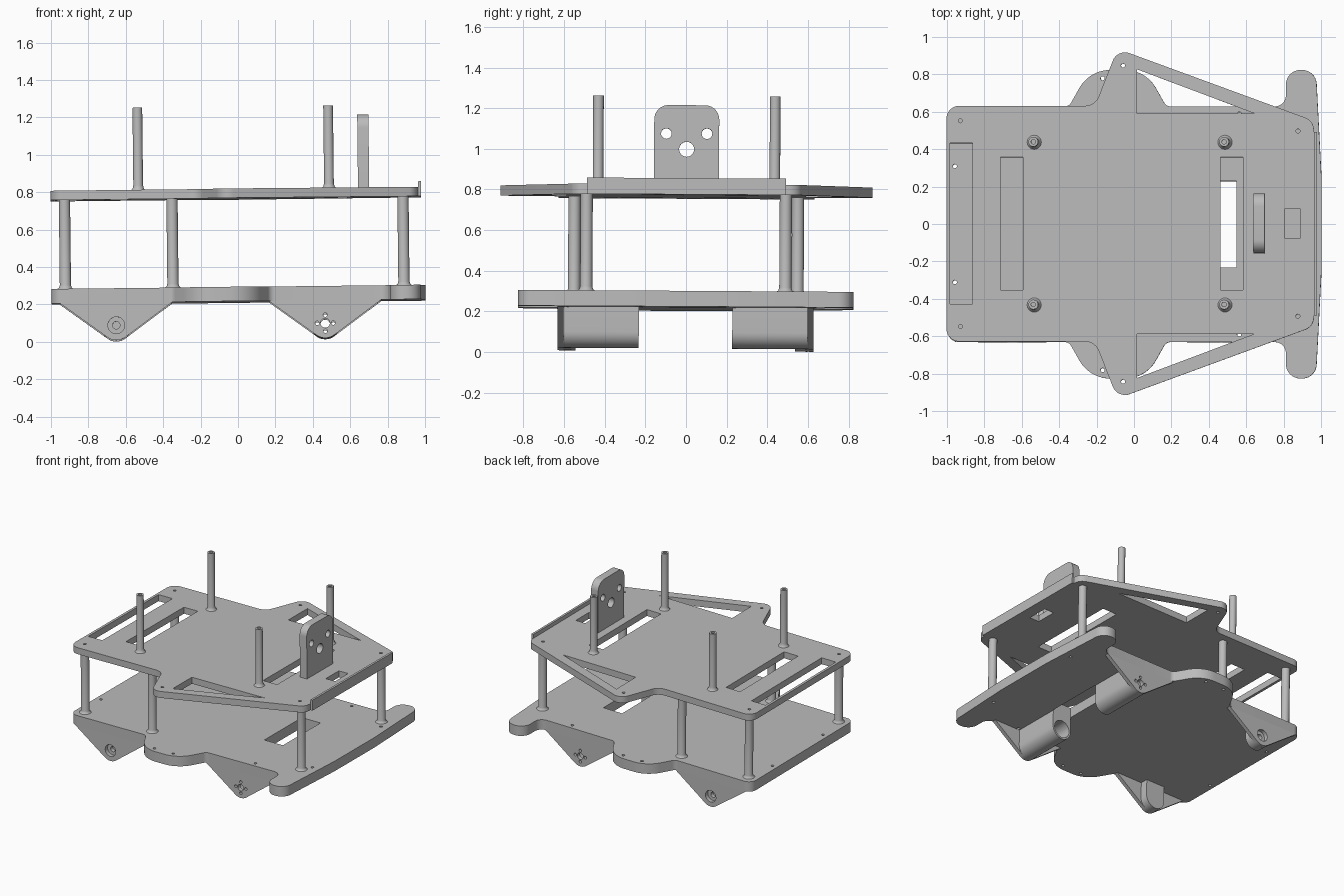
import bpy, bmesh, math
from mathutils import Vector, Matrix
from mathutils.geometry import tessellate_polygon

if "Cube" in bpy.data.objects:
    bpy.data.objects.remove(bpy.data.objects["Cube"])

GREY = (0.5, 0.5, 0.5, 1)
mat = bpy.data.materials.new("plain_grey")
mat.use_nodes = True
mat.diffuse_color = GREY
mat.node_tree.nodes["Principled BSDF"].inputs["Base Color"].default_value = GREY

# The whole chassis leans very slightly
PIVOT = Matrix.Translation((0, 0, 0.5))
TILT = (PIVOT @ Matrix.Rotation(-0.011, 4, 'Y') @ Matrix.Rotation(-0.006, 4, 'X')
        @ PIVOT.inverted())


def finish(bm, name):
    bmesh.ops.remove_doubles(bm, verts=bm.verts, dist=1e-5)
    bmesh.ops.recalc_face_normals(bm, faces=bm.faces)
    bm.transform(TILT)
    mesh = bpy.data.meshes.new(name)
    bm.to_mesh(mesh)
    bm.free()
    mesh.materials.append(mat)
    ob = bpy.data.objects.new(name, mesh)
    bpy.context.collection.objects.link(ob)
    bpy.ops.object.select_all(action='DESELECT')
    ob.select_set(True)
    bpy.context.view_layer.objects.active = ob
    bpy.ops.object.shade_smooth_by_angle(angle=math.radians(35))


def rounded(corners, steps=10):
    """Outline through (x, y, radius) corners with arc fillets."""
    out = []
    for i, (x, y, r) in enumerate(corners):
        p = Vector((x, y))
        if r == 0:
            out.append(p)
            continue
        a = (p - Vector(corners[i - 1][:2])).normalized()
        b = (Vector(corners[(i + 1) % len(corners)][:2]) - p).normalized()
        turn = math.atan2(a.x * b.y - a.y * b.x, a.dot(b))
        start = p - a * r * math.tan(abs(turn) / 2)
        side = Vector((-a.y, a.x)) * math.copysign(r, turn)
        for k in range(steps + 1):
            out.append(start + side + Matrix.Rotation(turn * k / steps, 2) @ -side)
    return out


def circle(x, y, r, n=24):
    return [Vector((x + r * math.cos(k * math.tau / n), y + r * math.sin(k * math.tau / n)))
            for k in range(n)]


def box(x0, x1, half):
    return [Vector(p) for p in ((x0, -half), (x1, -half), (x1, half), (x0, half))]


def prism(name, loops, lo, hi, plane="XY"):
    """Extrude an outline with holes across the given plane."""
    place = {"XY": lambda u, v, w: (u, v, w),
             "XZ": lambda u, v, w: (u, w, v),
             "YZ": lambda u, v, w: (w, u, v)}[plane]
    bm = bmesh.new()
    rings = [[[bm.verts.new(place(p.x, p.y, w)) for p in loop] for loop in loops]
             for w in (lo, hi)]
    tris = tessellate_polygon([[p.to_3d() for p in loop] for loop in loops])
    for level in rings:
        flat = [v for ring in level for v in ring]
        for t in tris:
            bm.faces.new([flat[i] for i in t])
    for low, high in zip(*rings):
        for i in range(len(low)):
            bm.faces.new((low[i - 1], low[i], high[i], high[i - 1]))
    finish(bm, name)


def lathe(name, x, y, profile):
    bm = bmesh.new()
    vs = [bm.verts.new((x + r, y, z)) for r, z in profile]
    es = [bm.edges.new(pair) for pair in zip(vs, vs[1:])]
    bmesh.ops.spin(bm, geom=vs + es, cent=(x, y, 0), axis=(0, 0, 1),
                   angle=math.tau, steps=20)
    finish(bm, name)


def mirrored(half):
    """Close a half outline across y = 0."""
    return half + [(x, -y, r) for x, y, r in reversed(half)]


# Lower deck with bumper ears and side bulges
lower = mirrored([(1.0, 0.25, 0.8), (0.97, 0.825, 0.078), (0.81, 0.825, 0.078),
                  (0.81, 0.63, 0.06), (0.17, 0.63, 0.04), (0.06, 0.825, 0.19),
                  (-0.24, 0.825, 0.19), (-0.35, 0.63, 0.04), (-1.0, 0.63, 0.06)])
lower_holes = [box(0.385, 0.545, 0.23)]
for x, y in ((-0.96, 0.31), (-0.17, 0.78), (-0.01, 0.78), (0.56, 0.59), (0.93, 0.42)):
    lower_holes += [circle(x, s * y, 0.011, 12) for s in (1, -1)]
prism("lower_deck", [rounded(lower)] + lower_holes, 0.213, 0.29)

# Upper deck with pointed wings, slots and triangular openings
upper = mirrored([(0.965, 0.55, 0.07), (-0.085, 0.935, 0.07),
                  (-0.205, 0.63, 0.08), (-1.0, 0.63, 0.07)])
upper_holes = [box(-0.98, -0.86, 0.43), box(-0.71, -0.59, 0.355),
               box(0.465, 0.585, 0.355), box(0.81, 0.89, 0.08)]
for s in (1, -1):
    upper_holes.append([Vector((x, s * y)) for x, y in
                        ((0.02, 0.59), (0.645, 0.59), (0.02, 0.825))])
    for x, y in ((-0.925, 0.55), (0.88, 0.495), (-0.055, 0.845)):
        upper_holes.append(circle(x, s * y, 0.011, 12))
prism("upper_deck", [rounded(upper)] + upper_holes, 0.765, 0.815)

# Raised lip on the end of the upper deck
prism("end_lip", [box(0.965, 0.982, 0.49)], 0.765, 0.845)

# Upright sensor plate
plate = [(-0.16, 0.8, 0), (0.16, 0.8, 0), (0.16, 1.207, 0.07), (-0.16, 1.207, 0.07)]
prism("sensor_plate", [rounded(plate), circle(-0.1, 1.067, 0.026),
                       circle(0.1, 1.067, 0.026), circle(0, 0.99, 0.037)],
      0.645, 0.705, "YZ")

# Wheel brackets under the lower deck
HUB = 0.092
MOTOR_X, IDLER_X = 0.462, -0.655


def triangle(cx):
    return rounded([(cx - 0.305, 0.216, 0), (cx, HUB - 0.099, 0.08), (cx + 0.305, 0.216, 0)])


def cradle(cx):
    arc = [Vector((cx + 0.08 * math.cos(a), HUB + 0.08 * math.sin(a)))
           for a in (math.pi + math.pi * k / 16 for k in range(17))]
    return arc + [Vector((cx + 0.08, 0.25)), Vector((cx - 0.08, 0.25))]


for s, side in ((1, "left"), (-1, "right")):
    screws = [circle(MOTOR_X + dx, HUB + dz, 0.011, 12)
              for dx, dz in ((0.043, 0), (-0.043, 0), (0, 0.043), (0, -0.043))]
    prism(f"{side}_motor_bracket",
          [triangle(MOTOR_X), circle(MOTOR_X, HUB, 0.025)] + screws,
          s * 0.6, s * 0.63, "XZ")
    prism(f"{side}_motor_housing", [cradle(MOTOR_X), circle(MOTOR_X, HUB, 0.066)],
          s * 0.23, s * 0.6, "XZ")
    prism(f"{side}_idler_bracket", [triangle(IDLER_X), circle(IDLER_X, HUB, 0.045)],
          s * 0.6, s * 0.63, "XZ")
    prism(f"{side}_idler_boss", [cradle(IDLER_X), circle(IDLER_X, HUB, 0.02)],
          s * 0.57, s * 0.6, "XZ")
    prism(f"{side}_idler_cap", [cradle(IDLER_X)], s * 0.54, s * 0.57, "XZ")

    # Spacer posts between the decks
    for i, (x, y) in enumerate(((-0.925, 0.55), (-0.35, 0.55), (0.885, 0.49))):
        lathe(f"{side}_spacer_post_{i + 1}", x, s * y,
              [(0.045, 0.288), (0.034, 0.297), (0.03, 0.31), (0.03, 0.766)])

    # Tall hollow-topped posts on the upper deck
    for i, x in enumerate((-0.53, 0.49)):
        lathe(f"{side}_tall_post_{i + 1}", x, s * 0.435,
              [(0.04, 0.813), (0.03, 0.823), (0.026, 0.84), (0.026, 1.255),
               (0.012, 1.255), (0.012, 1.2), (0, 1.2)])
